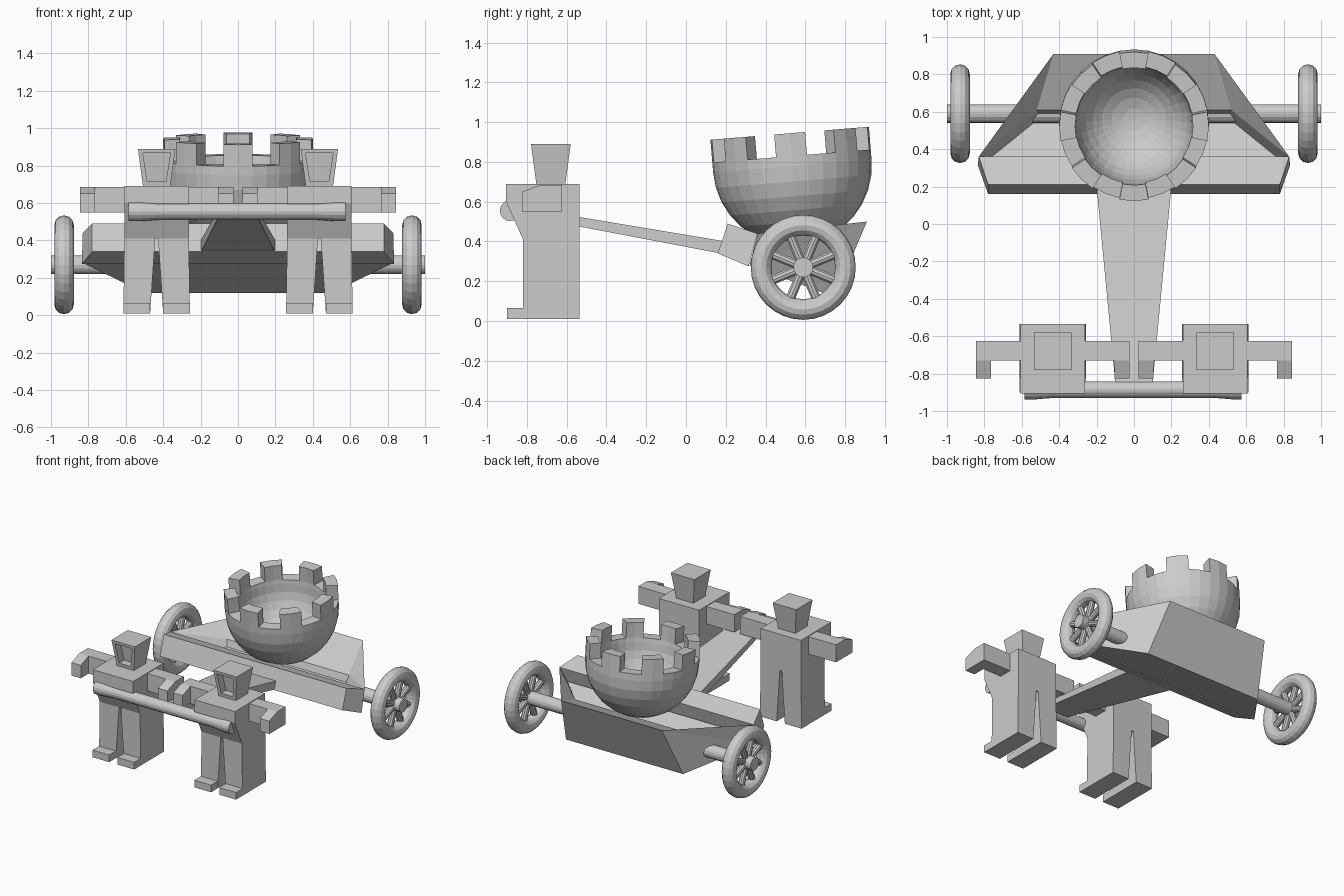
import bpy, bmesh
from math import sin, cos, pi, radians
from mathutils import Matrix, Vector

if "Cube" in bpy.data.objects:
    bpy.data.objects.remove(bpy.data.objects["Cube"])


def build(name, verts, faces):
    bm = bmesh.new()
    vs = [bm.verts.new(v) for v in verts]
    for f in faces:
        bm.faces.new([vs[i] for i in f])
    bmesh.ops.recalc_face_normals(bm, faces=bm.faces)
    return finish(name, bm)


def finish(name, bm):
    me = bpy.data.meshes.new(name)
    bm.to_mesh(me)
    bm.free()
    ob = bpy.data.objects.new(name, me)
    bpy.context.collection.objects.link(ob)
    return ob


def loft(name, a, b):
    """Solid between two matching rings of points."""
    n = len(a)
    sides = [(i, (i + 1) % n, n + (i + 1) % n, n + i) for i in range(n)]
    return build(name, a + b, sides + [tuple(range(n)), tuple(range(n, 2 * n))])


def box(name, x0, x1, y0, y1, z0, z1):
    ring = [(x0, y0), (x1, y0), (x1, y1), (x0, y1)]
    return loft(name, [(x, y, z0) for x, y in ring], [(x, y, z1) for x, y in ring])


def lathe(name, profile, n, closed=False):
    """Revolve (radius, height) points about z."""
    bm = bmesh.new()
    vs = [bm.verts.new((r, 0, z)) for r, z in profile]
    m = len(vs)
    es = [bm.edges.new((vs[i], vs[(i + 1) % m])) for i in range(m if closed else m - 1)]
    bmesh.ops.spin(bm, geom=vs + es, cent=(0, 0, 0), axis=(0, 0, 1), angle=2 * pi, steps=n)
    bmesh.ops.remove_doubles(bm, verts=bm.verts, dist=1e-4)
    bmesh.ops.recalc_face_normals(bm, faces=bm.faces)
    return finish(name, bm)


def along_x(ob, x, y, z):
    ob.data.transform(Matrix.Translation((x, y, z)) @ Matrix.Rotation(pi / 2, 4, 'Y'))


AY, AZ = 0.59, 0.27

# axle
axle = lathe("axle", [(0, -1), (0.05, -1), (0.05, 1), (0, 1)], 16)
along_x(axle, 0, AY, AZ)

# wheels with eight spokes
for s, side in ((-1, "left"), (1, "right")):
    ring = [(0.212 + 0.052 * cos(k * pi / 6), 0.052 * sin(k * pi / 6)) for k in range(12)]
    along_x(lathe("tyre_" + side, ring, 32, True), s * 0.93, AY, AZ)
    for k in range(8):
        spoke = lathe("spoke_" + side, [(0, 0.03), (0.024, 0.03), (0.024, 0.19), (0, 0.19)], 10)
        spoke.data.transform(Matrix.Translation((s * 0.93, AY, AZ)) @ Matrix.Rotation((k + 0.5) * pi / 4, 4, 'X'))

# cart hull: tilted tray with a raised rear deck (half list, mirrored in x)
half = [(0.83, 0.32, 0.28), (0.50, 0.75, 0.12), (0.43, 0.91, 0.50), (0.52, 0.61, 0.37),
        (0.83, 0.36, 0.44), (0.76, 0.36, 0.35), (0.50, 0.57, 0.26)]
R, Q, P, T, S, F, G = range(7)
quads = [(a, b, b + 7, a + 7) for a, b in ((R, Q), (Q, P), (P, T), (T, G), (G, F))]
sides = [(T, G, F, S), (P, T, S), (R, Q, P), (R, P, S)]
build("cart_hull", half + [(-x, y, z) for x, y, z in half],
      quads + sides + [tuple(i + 7 for i in f) for f in sides] + [(R, S, F, F + 7, S + 7, R + 7)])

# front cross bar with tapered ends
sec = [(0.78, 0.16, 0.34), (0.78, 0.21, 0.49), (0.83, 0.36, 0.44), (0.835, 0.315, 0.275)]
loft("front_bar", sec, [(-x, y, z) for x, y, z in sec])

# tongue
loft("tongue", [(-0.2, 0.2, 0.335), (0.2, 0.2, 0.335), (0.2, 0.2, 0.40), (-0.2, 0.2, 0.40)],
     [(-0.1, -0.85, 0.535), (0.1, -0.85, 0.535), (0.1, -0.85, 0.575), (-0.1, -0.85, 0.575)])

# pulling pole, thicker at the ends
pole = lathe("pole", [(0, -0.585), (0.052, -0.585), (0.052, -0.52), (0.044, -0.42),
                      (0.044, 0.42), (0.052, 0.52), (0.052, 0.575), (0, 0.575)], 16)
along_x(pole, 0, -0.885, 0.555)

# bowl with battlements
N = 32
outer = [(0.40 * sin(k * pi / 16), -0.40 * cos(k * pi / 16)) for k in range(9)]
inner = [(0.31 * sin(k * pi / 16), 0.02 - 0.31 * cos(k * pi / 16)) for k in range(8, -1, -1)]
bowl = lathe("castle_bowl", outer + [(0.40, 0.05), (0.315, 0.05)] + inner, N)
bm = bmesh.new()
bm.from_mesh(bowl.data)
rim = []
for f in bm.faces:
    c = f.calc_center_median()
    if abs(c.z - 0.05) < 1e-3:
        ang = Vector((c.x, c.y)).angle_signed(Vector((1, 0))) % (pi / 4)
        if ang < pi / 8 / 1.01 and ang < pi / 8 - pi / 16 or ang > pi / 4 - pi / 16:
            rim.append(f)
ext = bmesh.ops.extrude_face_region(bm, geom=rim)
bmesh.ops.translate(bm, verts=[v for v in ext["geom"] if isinstance(v, bmesh.types.BMVert)], vec=(0, 0, 0.115))
bmesh.ops.delete(bm, geom=[f for f in rim if f.is_valid], context='FACES_ONLY')
bmesh.ops.recalc_face_normals(bm, faces=bm.faces)
bm.to_mesh(bowl.data)
bm.free()
bowl.data.transform(Matrix.Translation((0, 0.535, 0.78)) @ Matrix.Rotation(radians(4.7), 4, 'X'))

# two blocky figures
for c, side in ((-0.435, "left"), (0.435, "right")):
    prof = [(-0.905, 0.69), (-0.905, 0.60), (-0.82, 0.41), (-0.535, 0.41), (-0.535, 0.69)]
    loft("torso_" + side, [(c - 0.172, y, z) for y, z in prof], [(c + 0.172, y, z) for y, z in prof])
    for s in (-1, 1):
        leg = [(0.008, 0.41), (0.172, 0.41), (0.178, 0.01), (0.035, 0.01)]
        loft("leg_" + side, [(c + s * x, -0.82, z) for x, z in leg], [(c + s * x, -0.535, z) for x, z in leg])
        xs = sorted((c + s * 0.035, c + s * 0.178))
        box("foot_" + side, *xs, -0.90, -0.82, 0.01, 0.065)
        xs = sorted((c + s * 0.16, c + s * 0.41))
        box("arm_" + side, *xs, -0.73, -0.625, 0.55, 0.685)
        hand = [(-0.73, 0.55), (-0.825, 0.55), (-0.825, 0.65), (-0.73, 0.685)]
        loft("hand_" + side, [(c + s * 0.33, y, z) for y, z in hand], [(c + s * 0.41, y, z) for y, z in hand])
    # flared head with a recessed face opening
    lo, hi, y = 0.073, 0.1, -0.68
    head = loft("head_" + side,
                [(c + i * lo, y + j * lo, 0.69) for i, j in ((-1, -1), (1, -1), (1, 1), (-1, 1))],
                [(c + i * hi, y + j * hi, 0.89) for i, j in ((-1, -1), (1, -1), (1, 1), (-1, 1))])
    bm = bmesh.new()
    bm.from_mesh(head.data)
    front = min(bm.faces, key=lambda f: f.normal.y)
    bmesh.ops.inset_region(bm, faces=[front], thickness=0.035)
    hole = bmesh.ops.extrude_face_region(bm, geom=[front])
    bmesh.ops.translate(bm, verts=[v for v in hole["geom"] if isinstance(v, bmesh.types.BMVert)], vec=(0, 0.06, 0))
    bmesh.ops.delete(bm, geom=[front], context='FACES_ONLY')
    bm.to_mesh(head.data)
    bm.free()
